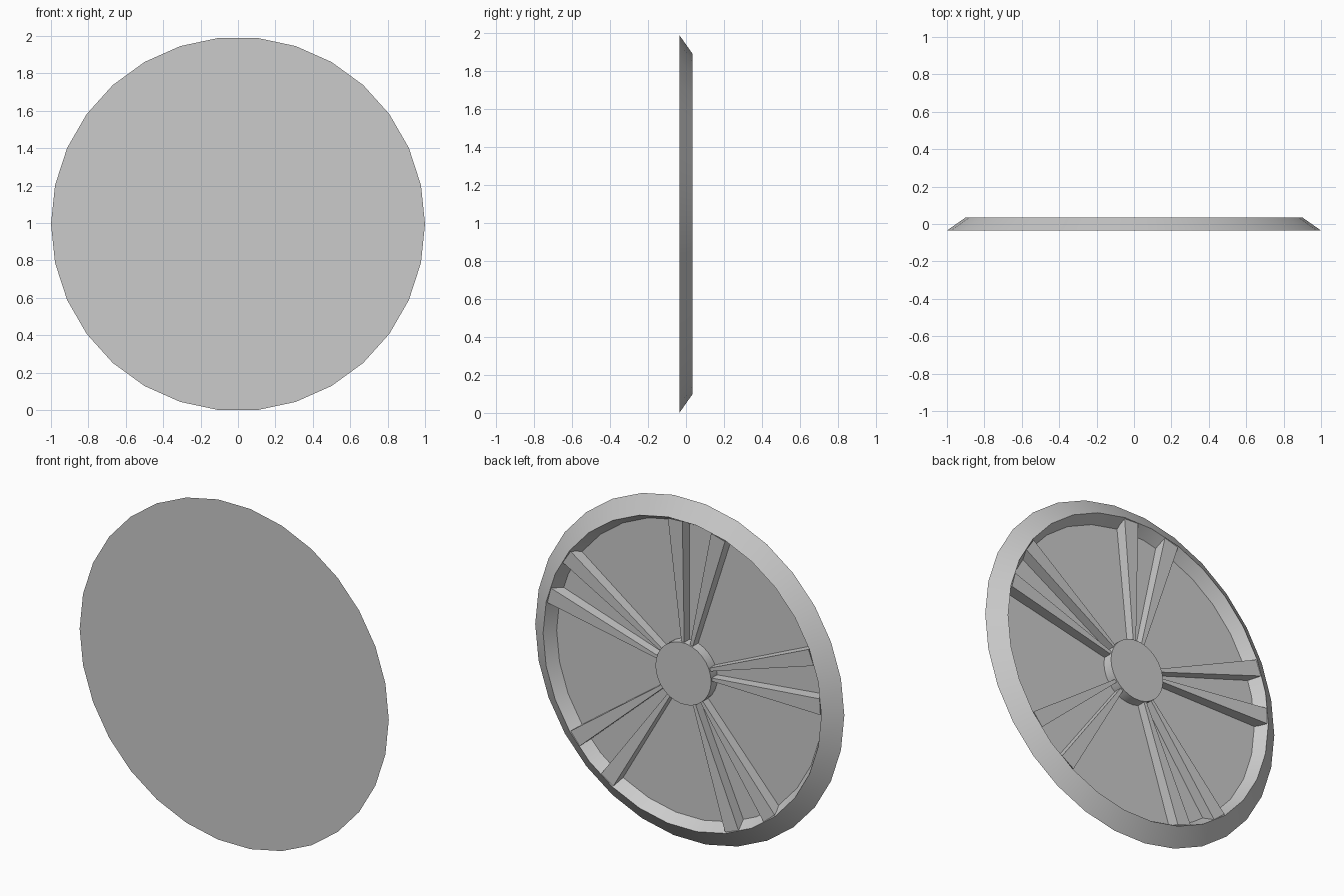
import bpy, bmesh, math

if "Cube" in bpy.data.objects:
    bpy.data.objects.remove(bpy.data.objects["Cube"])

SIDES = 30
CENTRE_Z = math.cos(math.radians(6))
FRONT, FLOOR, BACK = -0.035, -0.033, 0.035

gray = bpy.data.materials.new("plain gray")
gray.use_nodes = True
gray.diffuse_color = (0.6, 0.6, 0.6, 1)
gray.node_tree.nodes["Principled BSDF"].inputs["Base Color"].default_value = (0.6, 0.6, 0.6, 1)


def polar(radius, degrees, y):
    a = math.radians(degrees)
    return (radius * math.cos(a), y, CENTRE_Z + radius * math.sin(a))


def finish(name, bm, smooth):
    bmesh.ops.recalc_face_normals(bm, faces=bm.faces)
    mesh = bpy.data.meshes.new(name)
    bm.to_mesh(mesh)
    bm.free()
    mesh.materials.append(gray)
    obj = bpy.data.objects.new(name, mesh)
    bpy.context.collection.objects.link(obj)
    if smooth:
        bpy.ops.object.select_all(action="DESELECT")
        obj.select_set(True)
        bpy.context.view_layer.objects.active = obj
        bpy.ops.object.shade_smooth_by_angle(angle=math.radians(30))


def lathe(name, profile):
    """Closed turned solid from (radius, y) rings, capped at both ends."""
    bm = bmesh.new()
    rings = [[bm.verts.new(polar(r, i * 360 / SIDES, y)) for i in range(SIDES)]
             for r, y in profile]
    for a, b in zip(rings, rings[1:]):
        for i in range(SIDES):
            j = (i + 1) % SIDES
            bm.faces.new((a[i], a[j], b[j], b[i]))
    bm.faces.new(rings[0])
    bm.faces.new(rings[-1])
    finish(name, bm, True)


def spoke(name, start, end):
    """Tapered bar between two rays, a little lower at the hub."""
    bm = bmesh.new()
    inner, outer = [
        [bm.verts.new(polar(r, a, y)) for a, y in
         ((start, FLOOR), (end, FLOOR), (end, top), (start, top))]
        for r, top in ((0.17, 0.016), (0.893, BACK - 0.001))]
    # The foot of the outer end follows the sloping rim wall
    for v, a in zip(outer[:2], (start, end)):
        v.co = polar(0.865, a, FLOOR)
    bm.faces.new(inner)
    bm.faces.new(outer)
    for i in range(4):
        j = (i + 1) % 4
        bm.faces.new((inner[i], inner[j], outer[j], outer[i]))
    finish(name, bm, False)


# Dished disc with bevelled rim
lathe("rim_disc", [(1, FRONT), (0.9, BACK), (0.86, FLOOR)])
# Central hub
lathe("hub", [(0.18, FLOOR), (0.18, 0.025)])
# Five pairs of spokes
for k in range(5):
    middle = 96 + 72 * k
    spoke(f"spoke_{k + 1}_a", middle - 12, middle - 6)
    spoke(f"spoke_{k + 1}_b", middle + 6, middle + 12)
